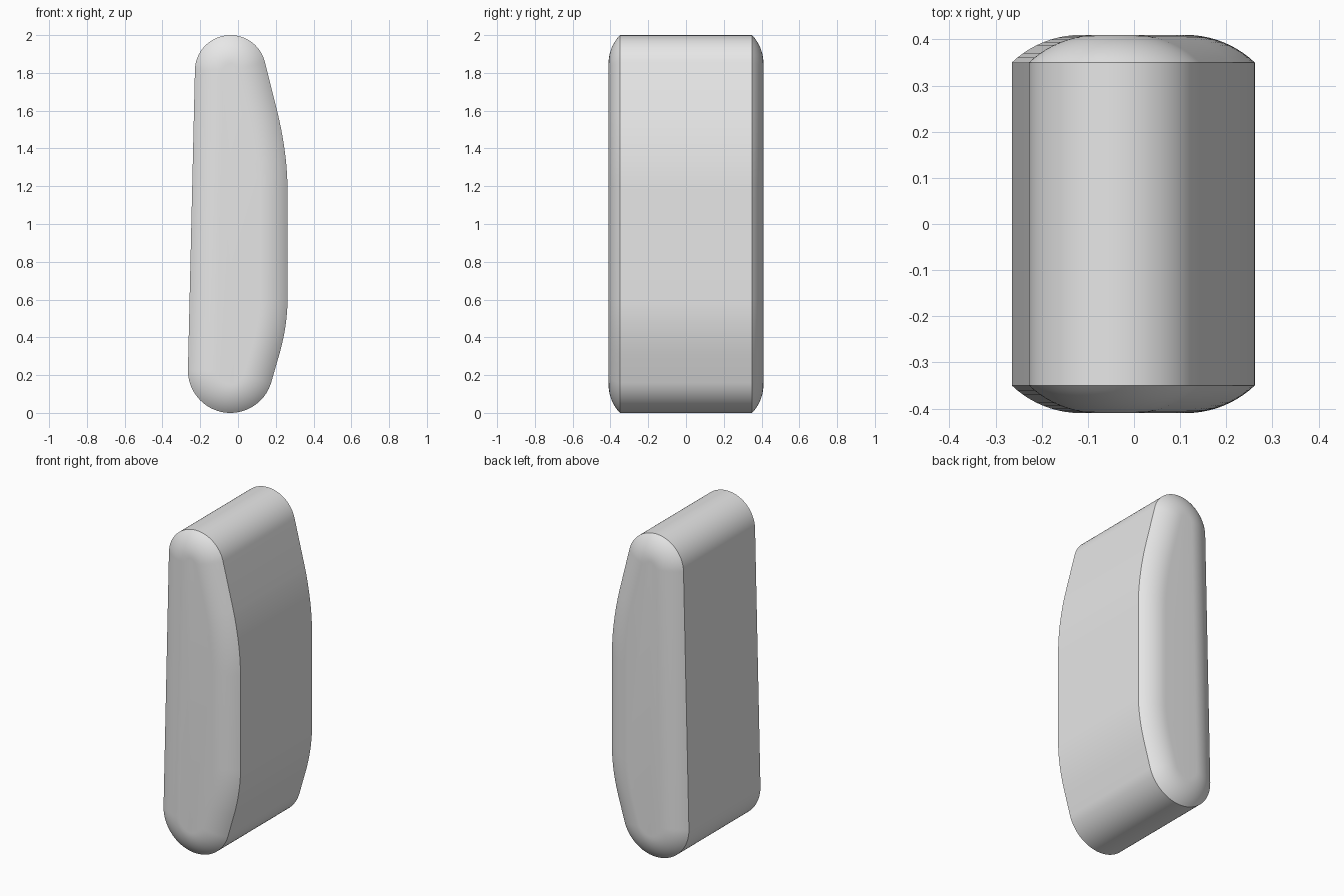
import bpy, bmesh, math
from mathutils import Vector

cube = bpy.data.objects.get("Cube")
if cube:
    bpy.data.objects.remove(cube, do_unlink=True)

HALF, DOME, INSET = 0.35, 0.06, 0.15  # straight half depth, dome height and width


def arc(cx, cz, r, a0, a1, n):
    """Points on a circle between two angles in degrees."""
    angles = [math.radians(a0 + (a1 - a0) * i / n) for i in range(n + 1)]
    return [Vector((cx + r * math.cos(a), cz + r * math.sin(a))) for a in angles]


def bend(a, b, c, n):
    """Soft curve from a to c, pulled towards b."""
    a, b, c = Vector(a), Vector(b), Vector(c)
    return [a * (1 - t) ** 2 + b * 2 * t * (1 - t) + c * t * t
            for t in (i / n for i in range(n + 1))]


# Side outline, counter-clockwise
outline = (arc(-0.04, 0.225, 0.225, 178.7, 343, 40)
           + bend((0.21, 0.28), (0.262, 0.45), (0.262, 0.60), 12)
           + bend((0.262, 1.18), (0.262, 1.36), (0.214, 1.57), 12)
           + arc(-0.04, 1.812, 0.188, 13, 178.7, 40))

# Inward direction at each outline point
count = len(outline)
inward = []
for i, p in enumerate(outline):
    d = (p - outline[i - 1]).normalized() + (outline[(i + 1) % count] - p).normalized()
    inward.append(Vector((-d.y, d.x)).normalized())

# Rings from the front dome to the back dome
radius = (INSET ** 2 + DOME ** 2) / (2 * DOME)
steps = 10
spread = math.asin(INSET / radius)
dome = []
for i in range(steps + 1):
    a = spread * i / steps
    dome.append((INSET - radius * math.sin(a), HALF + DOME - radius * (1 - math.cos(a))))
rings = [(d, -y) for d, y in dome] + [(d, y) for d, y in reversed(dome)]

bm = bmesh.new()
loops = [[bm.verts.new((p.x + n.x * d, y, p.y + n.y * d))
          for p, n in zip(outline, inward)] for d, y in rings]
for lo, hi in zip(loops, loops[1:]):
    for i in range(count):
        j = (i + 1) % count
        bm.faces.new((lo[i], lo[j], hi[j], hi[i]))
bm.faces.new(loops[0])
bm.faces.new(loops[-1])
bmesh.ops.recalc_face_normals(bm, faces=bm.faces)

mesh = bpy.data.meshes.new("rounded_body")
bm.to_mesh(mesh)
bm.free()
body = bpy.data.objects.new("rounded_body", mesh)
bpy.context.collection.objects.link(body)

# Plain grey
grey = bpy.data.materials.new("light_grey")
grey.use_nodes = True
colour = (0.8, 0.8, 0.8, 1)
grey.diffuse_color = colour
grey.node_tree.nodes["Principled BSDF"].inputs["Base Color"].default_value = colour
mesh.materials.append(grey)

# Smooth surfaces with crisp rims
bpy.ops.object.select_all(action="DESELECT")
body.select_set(True)
bpy.context.view_layer.objects.active = body
bpy.ops.object.shade_smooth_by_angle(angle=math.radians(30))
